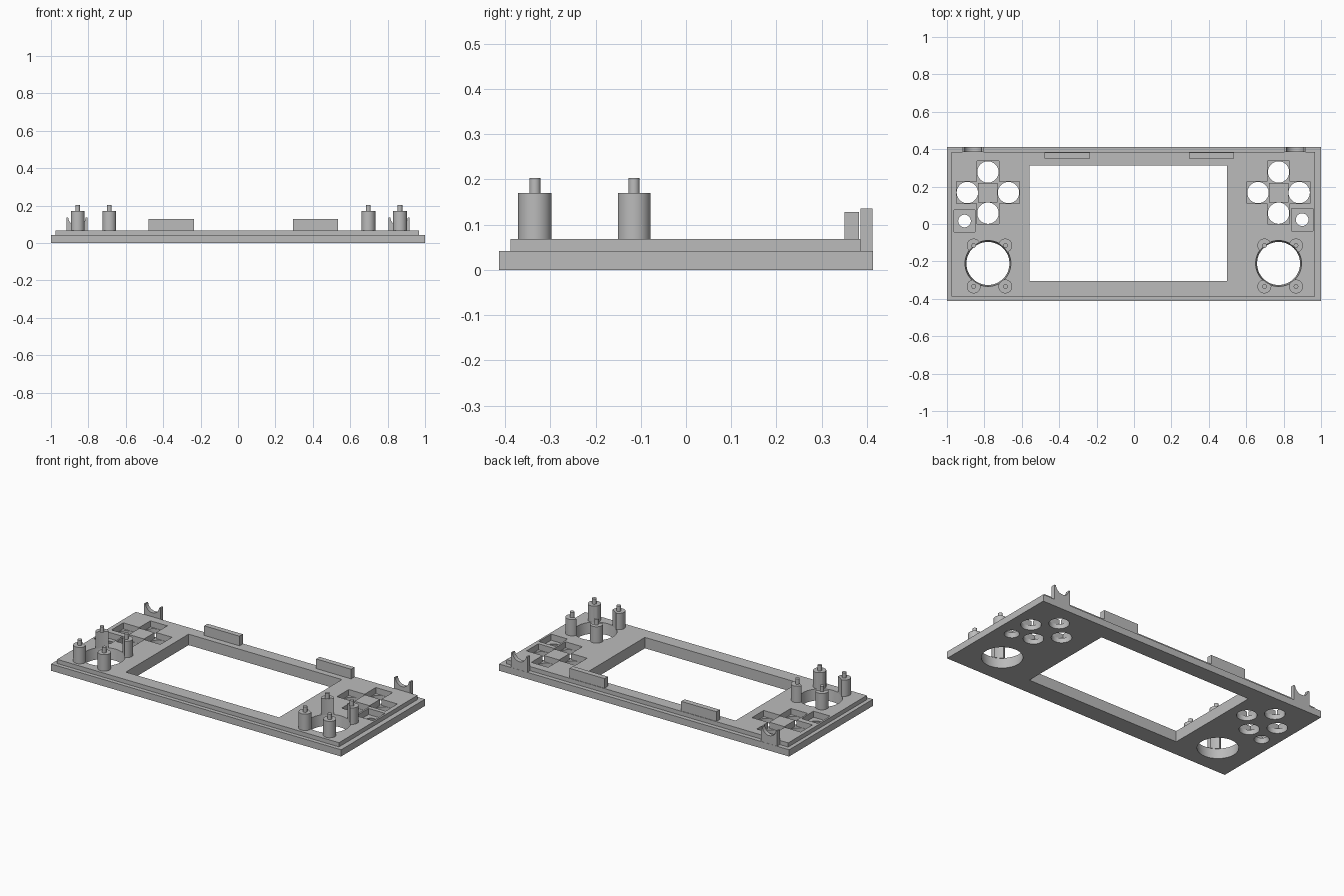
import bpy
from math import pi

if "Cube" in bpy.data.objects:
    bpy.data.objects.remove(bpy.data.objects["Cube"], do_unlink=True)

grey = bpy.data.materials.new("plain grey")
grey.use_nodes = True
colour = (0.5, 0.5, 0.5, 1)
grey.diffuse_color = colour
grey.node_tree.nodes["Principled BSDF"].inputs["Base Color"].default_value = colour

LEDGE, DECK, FLOOR = 0.042, 0.068, 0.03
POST_TOP, PIN_TOP = 0.17, 0.203


def box(name, x, y, z):
    """Box from three (low, high) ranges."""
    bpy.ops.mesh.primitive_cube_add(size=1, location=[sum(r) / 2 for r in (x, y, z)])
    ob = bpy.context.object
    ob.name = name
    ob.scale = [r[1] - r[0] for r in (x, y, z)]
    bpy.ops.object.transform_apply(location=True, rotation=False, scale=True)
    ob.data.materials.append(grey)
    return ob


def rod(name, x, y, z, r_low, r_high=None, sides=48):
    """Upright cylinder or cone between two heights."""
    r_high = r_low if r_high is None else r_high
    bpy.ops.mesh.primitive_cone_add(vertices=sides, radius1=r_low, radius2=r_high,
                                    depth=z[1] - z[0], location=(x, y, sum(z) / 2))
    ob = bpy.context.object
    ob.name = name
    ob.data.materials.append(grey)
    return ob


def combine(target, tool, operation="DIFFERENCE"):
    """Apply a boolean and discard the tool."""
    mod = target.modifiers.new("cut", "BOOLEAN")
    mod.operation, mod.solver, mod.object = operation, "EXACT", tool
    bpy.context.view_layer.objects.active = target
    bpy.ops.object.modifier_apply(modifier=mod.name)
    bpy.data.objects.remove(tool, do_unlink=True)


def smooth(ob):
    bpy.ops.object.select_all(action="DESELECT")
    ob.select_set(True)
    bpy.context.view_layer.objects.active = ob
    bpy.ops.object.shade_smooth_by_angle(angle=pi / 6)


# Stepped faceplate with the screen window
plate = box("faceplate", (-1, 1), (-0.413, 0.413), (0, LEDGE))
combine(plate, box("step", (-0.975, 0.968), (-0.388, 0.386), (0.02, DECK)), "UNION")
combine(plate, box("window", (-0.56, 0.497), (-0.305, 0.313), (-0.1, 0.2)))

# Control clusters: cluster centre, then small button centre
for side, cx, sx, sy in (("right", -0.781, -0.906, 0.016), ("left", 0.773, 0.899, 0.023)):
    # Four button pockets in a diamond, each with a round opening
    buttons = [(cx + dx, 0.168 + dy) for dx, dy in
               ((0, 0.11), (0, -0.11), (0.11, 0), (-0.11, 0))]
    for x, y in buttons:
        combine(plate, box("pocket", (x - 0.058, x + 0.058), (y - 0.058, y + 0.058),
                           (FLOOR, 0.2)))
    for x, y in buttons:
        combine(plate, rod("hole", x, y, (-0.1, 0.1), 0.057))

    # Small button pocket
    combine(plate, box("pocket", (sx - 0.057, sx + 0.057), (sy - 0.06, sy + 0.06),
                       (FLOOR, 0.2)))
    combine(plate, rod("hole", sx, sy, (-0.01, 0.04), 0.045, 0.031))

    # Tapered thumbstick opening
    combine(plate, rod("opening", cx, -0.211, (-0.034, 0.102), 0.111, 0.127, 64))

    # Mounting posts, trimmed where they meet the opening, with locating pins
    for px in (cx - 0.076, cx + 0.093):
        for py in (-0.115, -0.334):
            post = rod(side + "_mounting_post", px, py, (DECK - 0.002, POST_TOP), 0.037)
            combine(post, rod("trim", cx, -0.211, (0, 0.3), 0.12, sides=64))
            smooth(post)
            smooth(rod(side + "_post_pin", px, py, (POST_TOP - 0.002, PIN_TOP), 0.0125,
                       sides=24))

    # Rear lug with a rounded notch
    lx = -0.861 if cx < 0 else 0.861
    lug = box(side + "_rear_lug", (lx - 0.056, lx + 0.056), (0.386, 0.412), (LEDGE, 0.136))
    notch = rod("notch", 0, 0, (-0.1, 0.1), 0.047)
    notch.rotation_euler.x = pi / 2
    notch.location = (lx, 0.4, 0.14)
    combine(lug, notch)
    smooth(lug)

smooth(plate)

# Rear clip tabs
for name, x in (("right_clip_tab", (-0.478, -0.235)), ("left_clip_tab", (0.294, 0.535))):
    box(name, x, (0.35, 0.383), (DECK - 0.002, 0.128))
